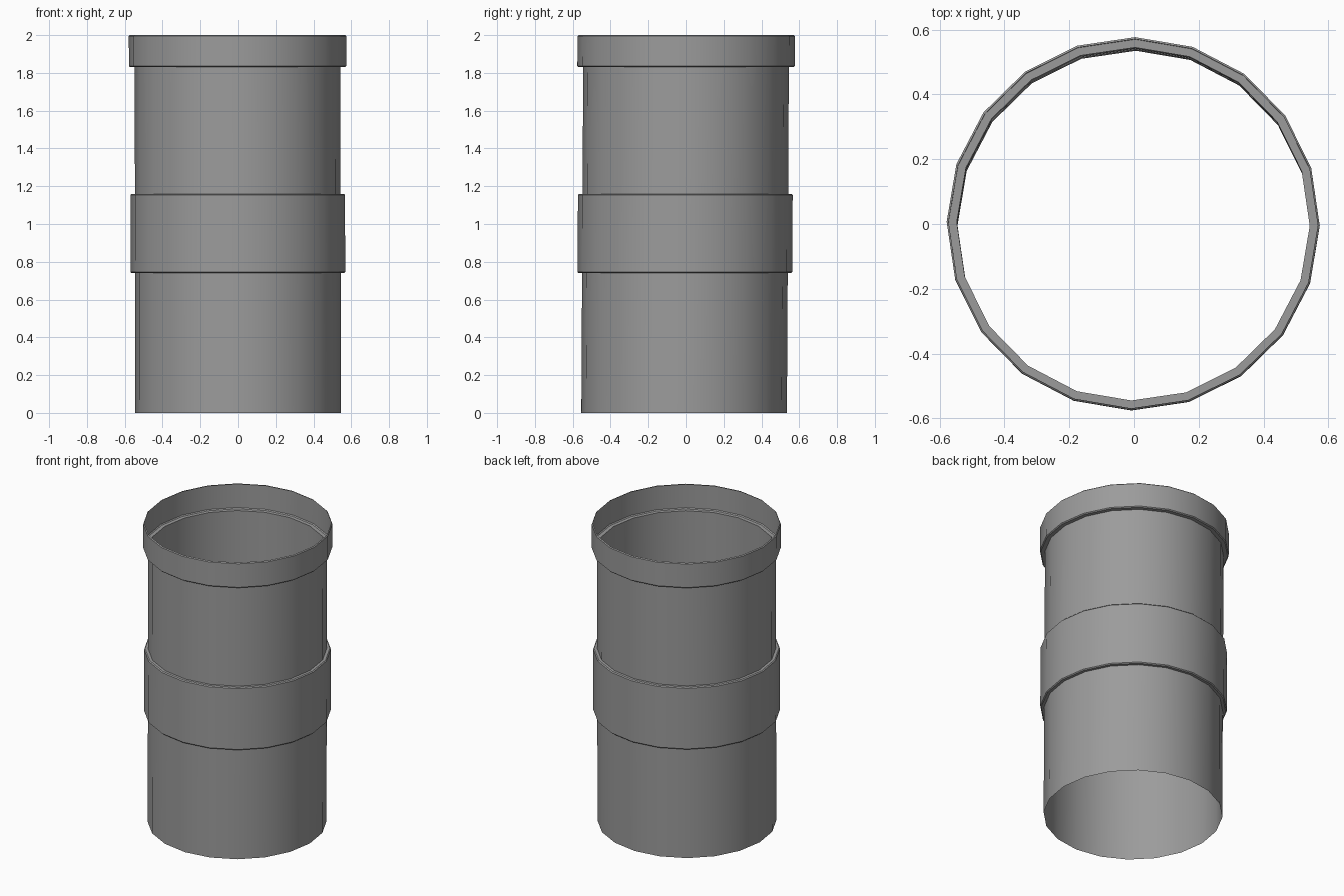
import bpy, bmesh
from math import pi, sin, cos, radians

cube = bpy.data.objects.get("Cube")
if cube:
    bpy.data.objects.remove(cube, do_unlink=True)

SIDES = 20
TWIST = radians(-0.6)

# Single grey for the whole pipe
grey = bpy.data.materials.new("pipe grey")
grey.use_nodes = True
colour = (0.33, 0.33, 0.33, 1)
grey.diffuse_color = colour
grey.node_tree.nodes["Principled BSDF"].inputs["Base Color"].default_value = colour


def axis_point(z):
    """The pipe leans very slightly along its height."""
    t = z / 2
    return -0.0025 * t, -0.01 + 0.011 * t


def revolve(name, profile):
    """Spin a (radius, height) profile into an open faceted shell."""
    bm = bmesh.new()
    rings = []
    for r, z in profile:
        cx, cy = axis_point(z)
        angles = [TWIST + 2 * pi * i / SIDES for i in range(SIDES)]
        rings.append([bm.verts.new((cx + r * cos(a), cy + r * sin(a), z)) for a in angles])
    for low, high in zip(rings, rings[1:]):
        for i in range(SIDES):
            j = (i + 1) % SIDES
            bm.faces.new((low[i], low[j], high[j], high[i]))
    mesh = bpy.data.meshes.new(name)
    bm.to_mesh(mesh)
    bm.free()
    mesh.materials.append(grey)
    obj = bpy.data.objects.new(name, mesh)
    bpy.context.collection.objects.link(obj)
    bpy.ops.object.select_all(action="DESELECT")
    obj.select_set(True)
    bpy.context.view_layer.objects.active = obj
    bpy.ops.object.shade_smooth_by_angle(angle=radians(30))
    return obj


BODY, BAND, COLLAR, EDGE = 0.545, 0.569, 0.576, 0.006

# Lower pipe section
revolve("lower_pipe", [(BODY, 0), (BODY, 0.74)])

# Raised middle band with small chamfers
revolve("middle_band", [(BODY, 0.74), (BAND - EDGE, 0.74), (BAND, 0.74 + EDGE),
                        (BAND, 1.16 - EDGE), (BAND - EDGE, 1.16), (BODY, 1.16)])

# Upper pipe section
revolve("upper_pipe", [(BODY, 1.16), (BODY, 1.83)])

# Open socket collar with a ledge inside and a thin rim
revolve("top_collar", [(BODY, 1.83), (COLLAR - EDGE, 1.83), (COLLAR, 1.83 + EDGE),
                       (COLLAR, 2 - EDGE), (COLLAR - EDGE, 2)])
